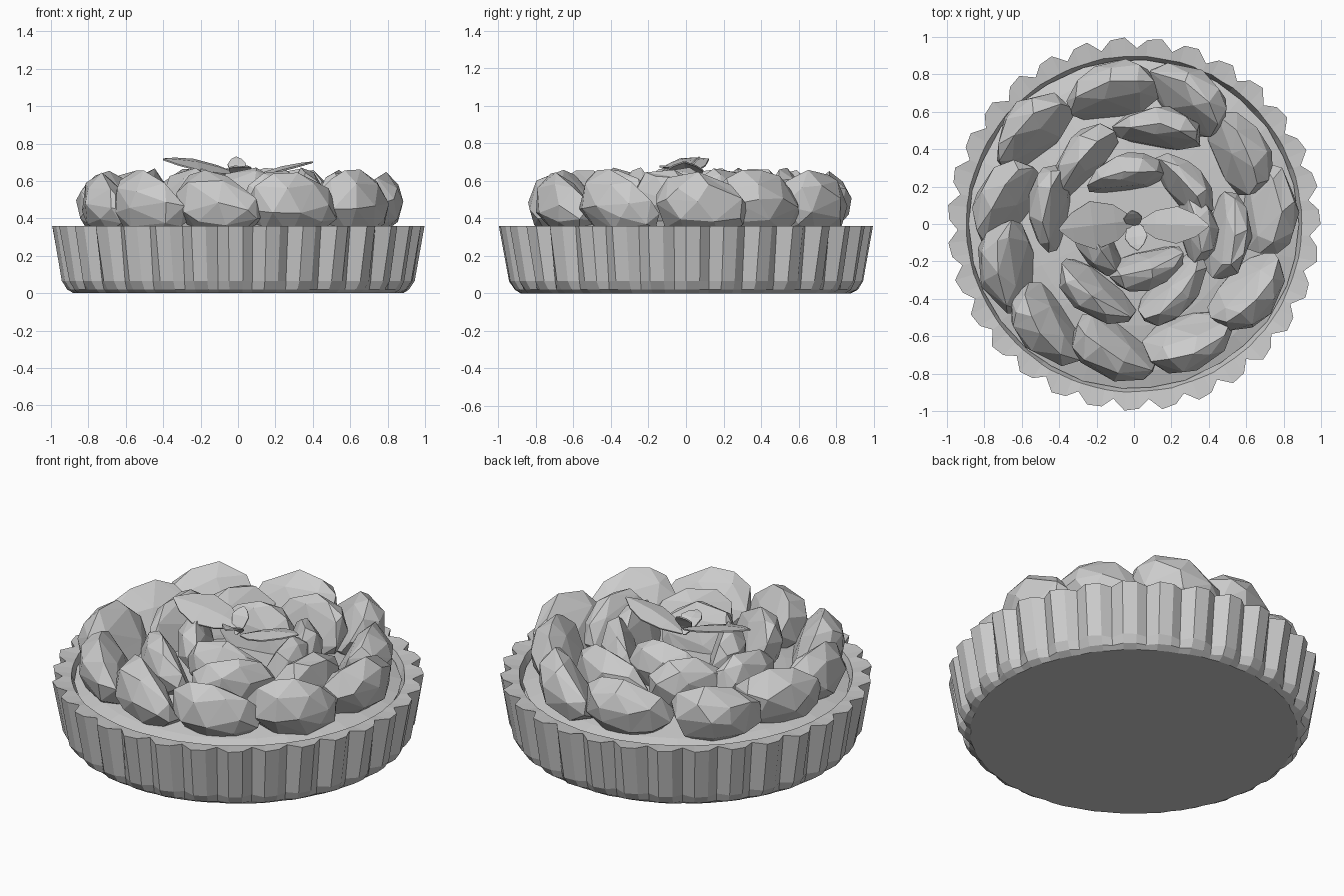
import bpy, bmesh, random
from math import sin, cos, pi, atan2, radians
from mathutils import Matrix, Vector

if "Cube" in bpy.data.objects:
    bpy.data.objects.remove(bpy.data.objects["Cube"])

random.seed(4)
FLUTES = 31


def finish(name, bm):
    bmesh.ops.recalc_face_normals(bm, faces=bm.faces[:])
    me = bpy.data.meshes.new(name)
    bm.to_mesh(me)
    bm.free()
    ob = bpy.data.objects.new(name, me)
    bpy.context.collection.objects.link(ob)
    return ob


def lathe(name, profile, n, jitter=0.0):
    """Revolve (z, r_peak, r_valley) rows; three columns make one flute."""
    bm = bmesh.new()
    rows = []
    for z, rp, rv in profile:
        row = []
        for i in range(n):
            a = 2 * pi * (i + 0.15 * (i % 3 == 1)) / n
            r = (rp, rp * 0.8 + rv * 0.2, rv)[i % 3]
            r -= random.uniform(0, jitter)
            row.append(bm.verts.new((r * cos(a), r * sin(a), z)))
        rows.append(row)
    for lo, hi in zip(rows, rows[1:]):
        for i in range(n):
            j = (i + 1) % n
            bm.faces.new((lo[i], lo[j], hi[j], hi[i]))
    bm.faces.new(rows[0][::-1])
    bm.faces.new(rows[-1])
    return finish(name, bm)


# Fluted pastry shell, open-topped with an inner wall
lathe("pastry_crust", [(0.0, 0.885, 0.88), (0.02, 0.92, 0.90),
                       (0.065, 0.95, 0.91), (0.36, 1.003, 0.945),
                       (0.352, 0.90, 0.90), (0.27, 0.87, 0.87)],
      FLUTES * 3, 0.006)

# Gently domed cream filling
lathe("cream_filling", [(0.25, 0.86, 0.86), (0.32, 0.885, 0.885),
                        (0.345, 0.80, 0.80), (0.39, 0.55, 0.55),
                        (0.42, 0.25, 0.25)], 30, 0.01)


def fruit(name, x, y, turn, size, z, lean, pitch, shift):
    """Half berry leaning outward: rounded back, flattish cut face inward."""
    bm = bmesh.new()
    bmesh.ops.create_icosphere(bm, subdivisions=3, radius=1)
    for v in bm.verts:
        v.co *= random.uniform(0.98, 1.02)
        taper = 1 - 0.14 * v.co.x
        v.co.y *= taper
        v.co.z *= taper
        # Squash the inner half into a shallow cut face
        if v.co.y > 0.1:
            v.co.y = 0.1 + (v.co.y - 0.1) * 0.3
    ang = atan2(y, x)
    heading = ang + pi / 2 + radians(turn)
    m = (Matrix.Translation((x + shift * cos(ang), y + shift * sin(ang), z))
         @ Matrix.Rotation(heading, 4, 'Z')
         @ Matrix.Rotation(radians(pitch), 4, 'Y')
         @ Matrix.Rotation(radians(lean), 4, 'X')
         @ Matrix.Diagonal((*size, 1)))
    bmesh.ops.transform(bm, matrix=m, verts=bm.verts[:])
    ob = finish(name, bm)
    dec = ob.modifiers.new("facets", 'DECIMATE')
    dec.ratio = 0.15
    return ob


# Outer ring of berries: x, y, turn from the tangent
outer = [(-0.12, 0.70, 5), (0.28, 0.68, -15), (0.55, 0.39, -7),
         (0.72, 0.09, -10), (0.62, -0.35, -10), (0.30, -0.62, -6),
         (-0.10, -0.67, -22), (-0.46, -0.55, -12), (-0.67, -0.24, -14),
         (-0.69, 0.11, -24), (-0.55, 0.49, -4)]
for i, (x, y, t) in enumerate(outer):
    fruit(f"outer_berry_{i + 1}", x, y, t, (0.25, 0.18, 0.185), 0.475,
          random.uniform(28, 38), random.uniform(6, 18), -0.02)

# Middle ring
middle = [(0.13, 0.50, 10), (-0.27, 0.34, 12), (-0.44, 0.09, 5),
          (-0.20, -0.37, -8), (0.21, -0.35, 18), (0.50, -0.06, 0)]
for i, (x, y, t) in enumerate(middle):
    fruit(f"middle_berry_{i + 1}", x, y, t, (0.24, 0.14, 0.175), 0.49,
          random.uniform(18, 28), random.uniform(4, 14), -0.02)

# Inner rosette
inner = [(-0.05, 0.25, 0), (0.26, 0.20, 0), (0.07, -0.22, 0),
         (-0.18, -0.10, 0), (0.32, 0.0, 10)]
for i, (x, y, t) in enumerate(inner):
    fruit(f"inner_berry_{i + 1}", x, y, t, (0.21, 0.13, 0.16), 0.51,
          random.uniform(16, 26), random.uniform(0, 10), -0.01)


def leaf(name, base, tip, width, fold, tilt=0.0):
    """Thin creased leaf with pointed ends."""
    bm = bmesh.new()
    base, tip = Vector(base), Vector(tip)
    side = (tip - base).cross(Vector((0, 0, 1))).normalized()
    rows = []
    for t, w in ((0, 0.12), (0.25, 0.75), (0.55, 1.0), (0.82, 0.6), (1, 0.05)):
        mid = base.lerp(tip, t) + Vector((0, 0, 0.02 * sin(pi * t)))
        rows.append([bm.verts.new(mid + side * s * w * width
                                  + Vector((0, 0, w * (fold * abs(s) + tilt * s))))
                     for s in (-1, 0, 1)])
    for a, b in zip(rows, rows[1:]):
        for k in range(2):
            bm.faces.new((a[k], a[k + 1], b[k + 1], b[k]))
    ob = finish(name, bm)
    mod = ob.modifiers.new("thickness", 'SOLIDIFY')
    mod.thickness = 0.008
    return ob


# Leaf sprig on top
leaf("left_leaf", (0.0, 0.02, 0.64), (-0.40, -0.03, 0.72), 0.13, -0.015, 0.03)
leaf("right_leaf", (0.02, 0.0, 0.60), (0.40, -0.01, 0.705), 0.10, -0.02)
leaf("small_leaf_back", (0.0, -0.02, 0.60), (-0.01, 0.07, 0.73), 0.05, 0.0)
leaf("small_leaf_front", (0.0, 0.02, 0.60), (0.02, -0.14, 0.68), 0.06, 0.01)
